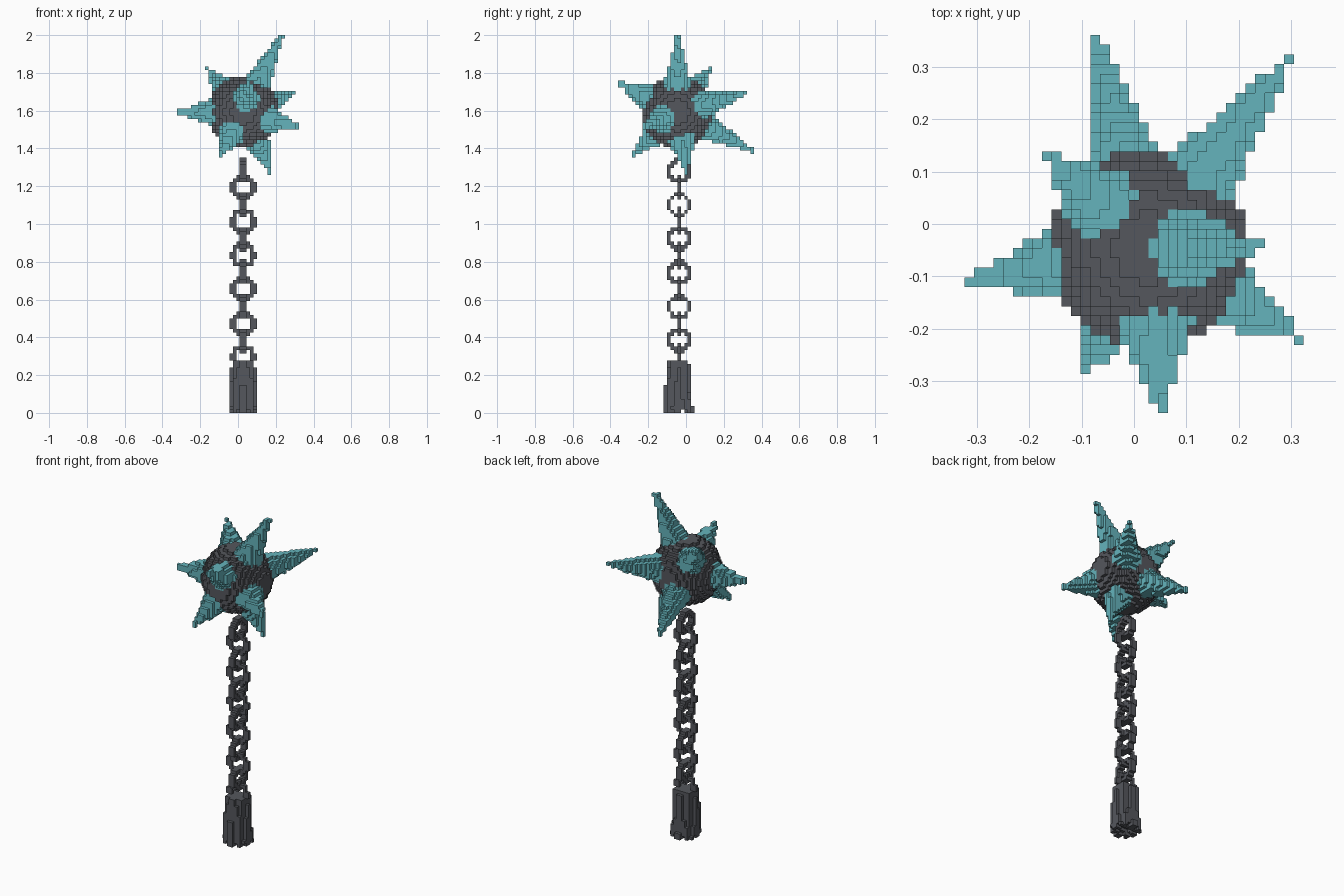
import bpy
import bmesh
import math
from mathutils import Vector

if "Cube" in bpy.data.objects:
    bpy.data.objects.remove(bpy.data.objects["Cube"], do_unlink=True)

UNIT = 2 / 108                       # edge of one small block
ORIGIN = Vector((17.5, 19.5, 0))     # grid point under the middle
CENTRE = Vector((19, 17, 86))        # middle of the spiked ball


def material(name, colour):
    mat = bpy.data.materials.new(name)
    mat.use_nodes = True
    mat.diffuse_color = colour
    mat.node_tree.nodes["Principled BSDF"].inputs["Base Color"].default_value = colour
    return mat


iron = material("dark iron", (0.09, 0.095, 0.109, 1))
teal = material("teal", (0.13, 0.456, 0.503, 1))

parts = []       # (name, cells, material)
taken = set()    # every filled cell


def add_part(name, mat, low, high, inside):
    """Fill the cells of a box whose centres pass the test."""
    cells = set()
    for x in range(math.floor(low[0]), math.ceil(high[0])):
        for y in range(math.floor(low[1]), math.ceil(high[1])):
            for z in range(math.floor(low[2]), math.ceil(high[2])):
                if (x, y, z) not in taken and inside(Vector((x + .5, y + .5, z + .5))):
                    cells.add((x, y, z))
    taken.update(cells)
    parts.append((name, cells, mat))


def add_spike(name, tip):
    tip = Vector(tip)
    axis = tip - CENTRE
    length = axis.length
    axis.normalize()

    def inside(p):
        along = (p - CENTRE).dot(axis)
        if not 8 < along <= length + 0.1:
            return False
        off = (p - CENTRE - axis * along).length
        return off < max(0.75, 3.7 * (length - along) / (length - 8.5) + 0.4)

    add_part(name, teal, (0, 0, 60), (35, 39, 108), inside)


def add_link(name, z, faces_front):
    """Flat ring, either facing the front or turned a quarter."""
    def inside(p):
        if faces_front:
            return 2.3 < math.hypot(p.x - 19, p.z - z) < 3.75
        return 2.3 < math.hypot(p.y - 17.5, p.z - z) < 3.55

    if faces_front:
        add_part(name, iron, (14, 17, z - 5), (24, 18, z + 5), inside)
    else:
        add_part(name, iron, (18, 12, z - 5), (20, 23, z + 5), inside)


# Spikes, given by their tips
spikes = {
    "top_spike": (30, 17.2, 108),
    "upper_back_right_spike": (8.6, 26.5, 98.5),
    "right_spike": (0.3, 13.7, 85.9),
    "lower_front_right_spike": (12.5, 4.3, 73.7),
    "bottom_spike": (27, 19.7, 68.8),
    "front_left_spike": (34.7, 7.5, 81.7),
    "back_left_spike": (33.5, 36.7, 91.3),
    "front_spike": (20.5, 0.3, 94.3),
    "back_spike": (13.5, 38.7, 74.9),
}
for spike_name, tip in spikes.items():
    add_spike(spike_name, tip)

# Ball
add_part("ball", iron, (8, 6, 75), (30, 28, 97),
         lambda p: (p - CENTRE).length < 10.15)

# Chain of links turned in alternation
for i in range(6):
    add_link(f"side_link_{i + 1}", 69.2 - 9.7 * i, False)
    add_link(f"front_link_{i + 1}", 64.5 - 9.7 * i, True)


# Handle: tapered and fluted, with toes and a hollow at the foot
def in_handle(p):
    dx, dy = p.x - 19, p.y - 17.25
    r = math.hypot(dx, dy)
    flute = math.cos(8 * math.atan2(dy, dx))
    if p.z < 1:
        return 2.2 < r < 4.3 and flute > -0.2
    if p.z < 2 and r < 1.8:
        return False
    return r < 4.3 - 0.08 * p.z + 0.25 * flute


add_part("handle", iron, (14, 12, 0), (24, 22, 15), in_handle)


# Turn the filled cells into blocky meshes with only outer faces
def build(name, cells, mat):
    bm = bmesh.new()
    verts = {}

    def corner(c):
        if c not in verts:
            verts[c] = bm.verts.new((Vector(c) - ORIGIN) * UNIT)
        return verts[c]

    for cell in sorted(cells):
        for axis in range(3):
            u, v = (axis + 1) % 3, (axis + 2) % 3
            for side in (0, 1):
                beside = list(cell)
                beside[axis] += 2 * side - 1
                if tuple(beside) in taken:
                    continue
                loop = []
                for a, b in ((0, 0), (1, 0), (1, 1), (0, 1)):
                    c = list(cell)
                    c[axis] += side
                    c[u] += a
                    c[v] += b
                    loop.append(corner(tuple(c)))
                bm.faces.new(loop if side else loop[::-1])
    mesh = bpy.data.meshes.new(name)
    bm.to_mesh(mesh)
    bm.free()
    mesh.materials.append(mat)
    bpy.context.collection.objects.link(bpy.data.objects.new(name, mesh))


for part in parts:
    build(*part)
